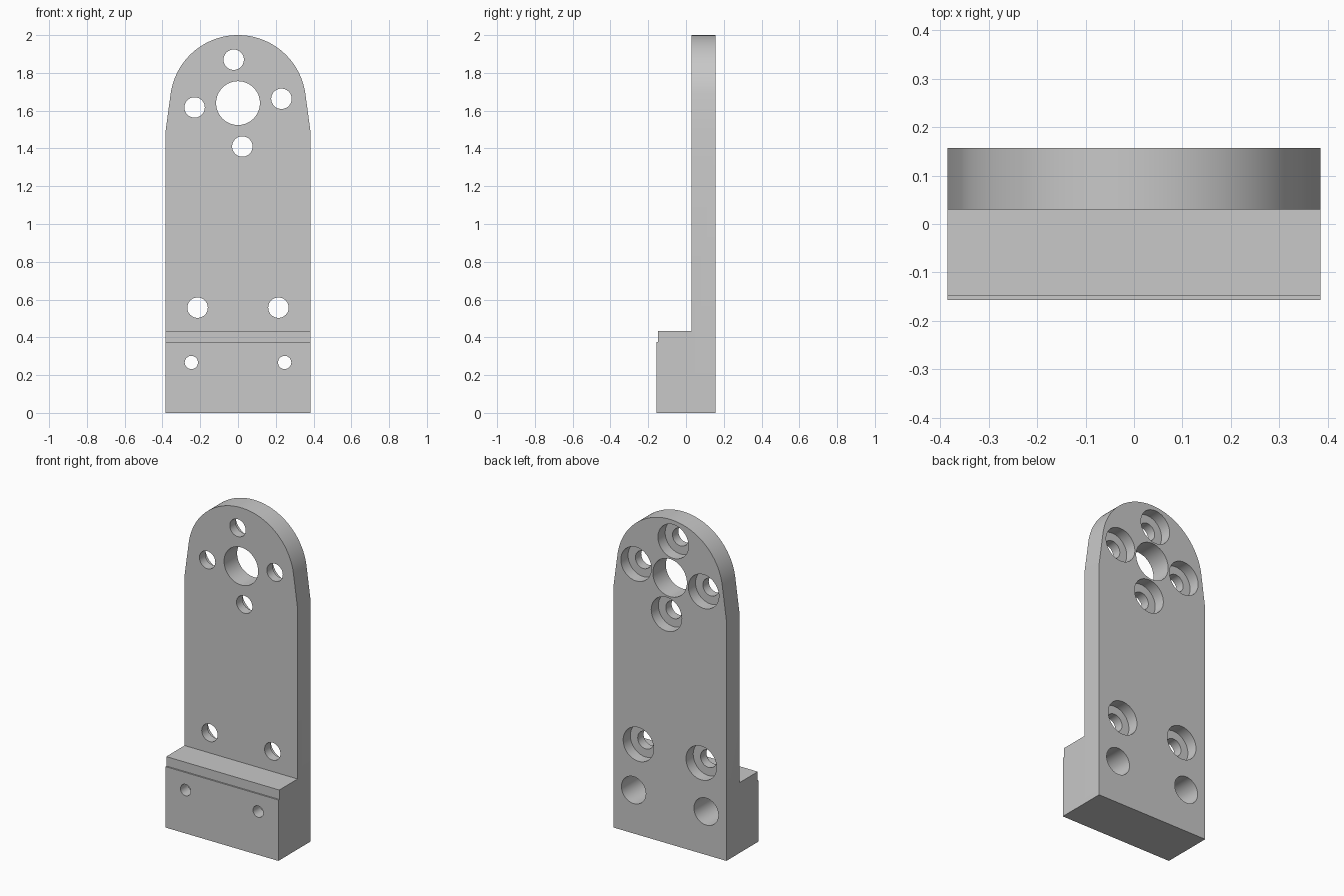
import bpy, bmesh
from math import sin, cos, pi, radians, acos, atan2, hypot

cube = bpy.data.objects.get("Cube")
if cube:
    bpy.data.objects.remove(cube, do_unlink=True)

HALF_W, FRONT, FACE, BACK = 0.385, -0.157, 0.03, 0.157
HUB_Z, TOP_R, KINK_Z = 1.64, 0.36, 1.48

grey = bpy.data.materials.new("machined grey")
grey.use_nodes = True
colour = (0.58, 0.58, 0.58, 1)
grey.diffuse_color = colour
grey.node_tree.nodes["Principled BSDF"].inputs["Base Color"].default_value = colour


def finish(name, bm):
    bmesh.ops.recalc_face_normals(bm, faces=bm.faces)
    mesh = bpy.data.meshes.new(name)
    bm.to_mesh(mesh)
    bm.free()
    mesh.materials.append(grey)
    obj = bpy.data.objects.new(name, mesh)
    bpy.context.collection.objects.link(obj)
    return obj


def extrude(name, points, offset):
    bm = bmesh.new()
    face = bm.faces.new([bm.verts.new(p) for p in points])
    new = bmesh.ops.extrude_face_region(bm, geom=[face])["geom"]
    verts = [v for v in new if isinstance(v, bmesh.types.BMVert)]
    bmesh.ops.translate(bm, verts=verts, vec=offset)
    return finish(name, bm)


def add_bore(bm, x, z, steps, n=64):
    """Stepped round solid along y; steps are (y, radius) pairs."""
    rings = [[bm.verts.new((x + r * cos(2 * pi * i / n), y, z + r * sin(2 * pi * i / n)))
              for i in range(n)] for y, r in steps]
    for a, b in zip(rings, rings[1:]):
        for i in range(n):
            j = (i + 1) % n
            bm.faces.new((a[i], a[j], b[j], b[i]))
    bm.faces.new(rings[0])
    bm.faces.new(rings[-1])


def counterbore(r_small, r_big, depth):
    return [(FRONT - 0.1, r_small), (BACK - depth, r_small),
            (BACK - depth, r_big), (BACK + 0.1, r_big)]


def apply_boolean(target, tool, operation):
    mod = target.modifiers.new(operation.lower(), 'BOOLEAN')
    mod.operation, mod.solver, mod.object = operation, 'EXACT', tool
    bpy.context.view_layer.objects.active = target
    bpy.ops.object.modifier_apply(modifier=mod.name)
    bpy.data.objects.remove(tool, do_unlink=True)


# Upright plate: straight sides, tapered shoulders tangent to a round top
drop = KINK_Z - HUB_Z
start = atan2(drop, HALF_W) + acos(TOP_R / hypot(HALF_W, drop))
N = 64
angles = [start + (pi - 2 * start) * i / N for i in range(N + 1)]
outline = [(-HALF_W, FACE, 0), (HALF_W, FACE, 0), (HALF_W, FACE, KINK_Z)]
outline += [(TOP_R * cos(a), FACE, HUB_Z + TOP_R * sin(a)) for a in angles]
outline.append((-HALF_W, FACE, KINK_Z))
bracket = extrude("upright_bracket", outline, (0, BACK - FACE, 0))

# Foot block with a shallow step along its front top edge
STEP_Y, STEP_Z, FOOT_Z = -0.148, 0.375, 0.433
side = [(FRONT, 0), (FACE, 0), (FACE, FOOT_Z), (STEP_Y, FOOT_Z),
        (STEP_Y, STEP_Z), (FRONT, STEP_Z)]
foot = extrude("foot_block", [(-HALF_W, y, z) for y, z in side], (2 * HALF_W, 0, 0))
apply_boolean(bracket, foot, 'UNION')

# Hub hole, ring of four counterbored holes, and two pairs of lower holes
bm = bmesh.new()
add_bore(bm, 0, HUB_Z, [(FRONT - 0.1, 0.116), (BACK + 0.1, 0.116)])
for k in range(4):
    a = radians(5.7 + 90 * k)
    add_bore(bm, 0.231 * cos(a), HUB_Z + 0.231 * sin(a), counterbore(0.054, 0.104, 0.07))
for s in (-1, 1):
    add_bore(bm, s * 0.214, 0.557, counterbore(0.054, 0.104, 0.07))
    add_bore(bm, s * 0.247, 0.267, counterbore(0.035, 0.083, 0.24))
holes = finish("hole_cutter", bm)
holes.hide_render = True
apply_boolean(bracket, holes, 'DIFFERENCE')

bpy.ops.object.select_all(action='DESELECT')
bracket.select_set(True)
bpy.context.view_layer.objects.active = bracket
bpy.ops.object.shade_smooth_by_angle(angle=radians(20))
